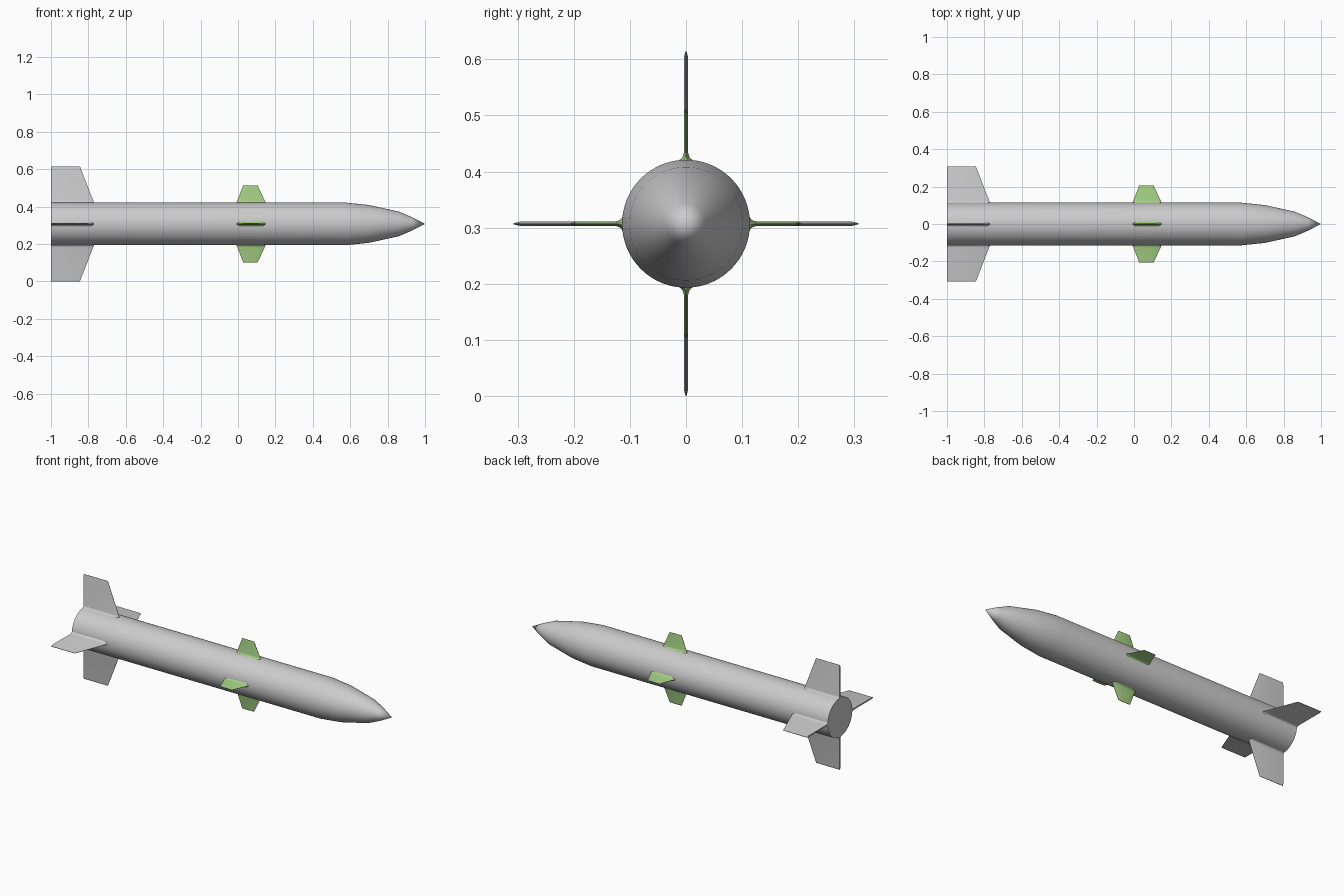
import bpy, bmesh, math
from mathutils import Matrix, Vector

if "Cube" in bpy.data.objects:
    bpy.data.objects.remove(bpy.data.objects["Cube"])

AXIS_Z = 0.307
SEGMENTS = 64


def finish(bm, name, mat=None, angle=30):
    bmesh.ops.recalc_face_normals(bm, faces=bm.faces)
    mesh = bpy.data.meshes.new(name)
    bm.to_mesh(mesh)
    bm.free()
    obj = bpy.data.objects.new(name, mesh)
    bpy.context.collection.objects.link(obj)
    if mat:
        mesh.materials.append(mat)
    bpy.context.view_layer.objects.active = obj
    obj.select_set(True)
    bpy.ops.object.shade_smooth_by_angle(angle=math.radians(angle))
    obj.select_set(False)
    return obj


def body(profile):
    bm = bmesh.new()
    rings = []
    for x, r in profile:
        rings.append([bm.verts.new((x, r * math.cos(a), AXIS_Z + r * math.sin(a)))
                      for a in (2 * math.pi * i / SEGMENTS for i in range(SEGMENTS))])
    tip = bm.verts.new((1.0, 0, AXIS_Z))
    bm.faces.new(rings[0])
    for i in range(SEGMENTS):
        j = (i + 1) % SEGMENTS
        for a, b in zip(rings, rings[1:]):
            bm.faces.new((a[i], a[j], b[j], b[i]))
        bm.faces.new((rings[-1][i], rings[-1][j], tip))
    finish(bm, "body")


def fin(name, turn, root, tip, r_tip, blunt_back, mat=None):
    """Loft thin sections outward; root and tip are (back x, front x)."""
    r_root = 0.114
    # radius and half thickness, with a flared fillet at the root
    levels = [(0.105, 0.014), (0.113, 0.013), (0.1155, 0.0085), (0.119, 0.006),
              (0.126, 0.004), (r_tip - 0.012, 0.004), (r_tip, 0.001)]
    rot = Matrix.Rotation(turn, 4, 'X')
    bm = bmesh.new()
    loops = []
    for r, h in levels:
        t = max(0, (r - r_root) / (r_tip - r_root))
        back = root[0] + (tip[0] - root[0]) * t
        front = root[1] + (tip[1] - root[1]) * t
        edge = h * 0.2
        hb = h if blunt_back else edge
        pts = [(back, -hb), (back + 0.018, -h), (front - 0.018, -h), (front, -edge),
               (front, edge), (front - 0.018, h), (back + 0.018, h), (back, hb)]
        loops.append([bm.verts.new(rot @ Vector((x, y, r)) + Vector((0, 0, AXIS_Z)))
                      for x, y in pts])
    n = len(loops[0])
    for a, b in zip(loops, loops[1:]):
        for i in range(n):
            j = (i + 1) % n
            bm.faces.new((a[i], a[j], b[j], b[i]))
    bm.faces.new(loops[0])
    bm.faces.new(loops[-1])
    finish(bm, name, mat)


green = bpy.data.materials.new("green")
green.diffuse_color = (0.37, 0.62, 0.23, 1)
green.use_nodes = True
green.node_tree.nodes["Principled BSDF"].inputs["Base Color"].default_value = green.diffuse_color

# Body tube with pointed nose
body([(-1.0, 0.114), (0.575, 0.114), (0.70, 0.101), (0.86, 0.066), (0.93, 0.036)])

# Four tail fins and four mid-body fins
for k, side in enumerate(("top", "right", "bottom", "left")):
    turn = k * math.pi / 2
    fin("tail_fin_" + side, turn, (-1.0, -0.77), (-1.0, -0.845), 0.307, True)
    fin("mid_fin_" + side, turn, (-0.008, 0.148), (0.028, 0.105), 0.206, False, green)
